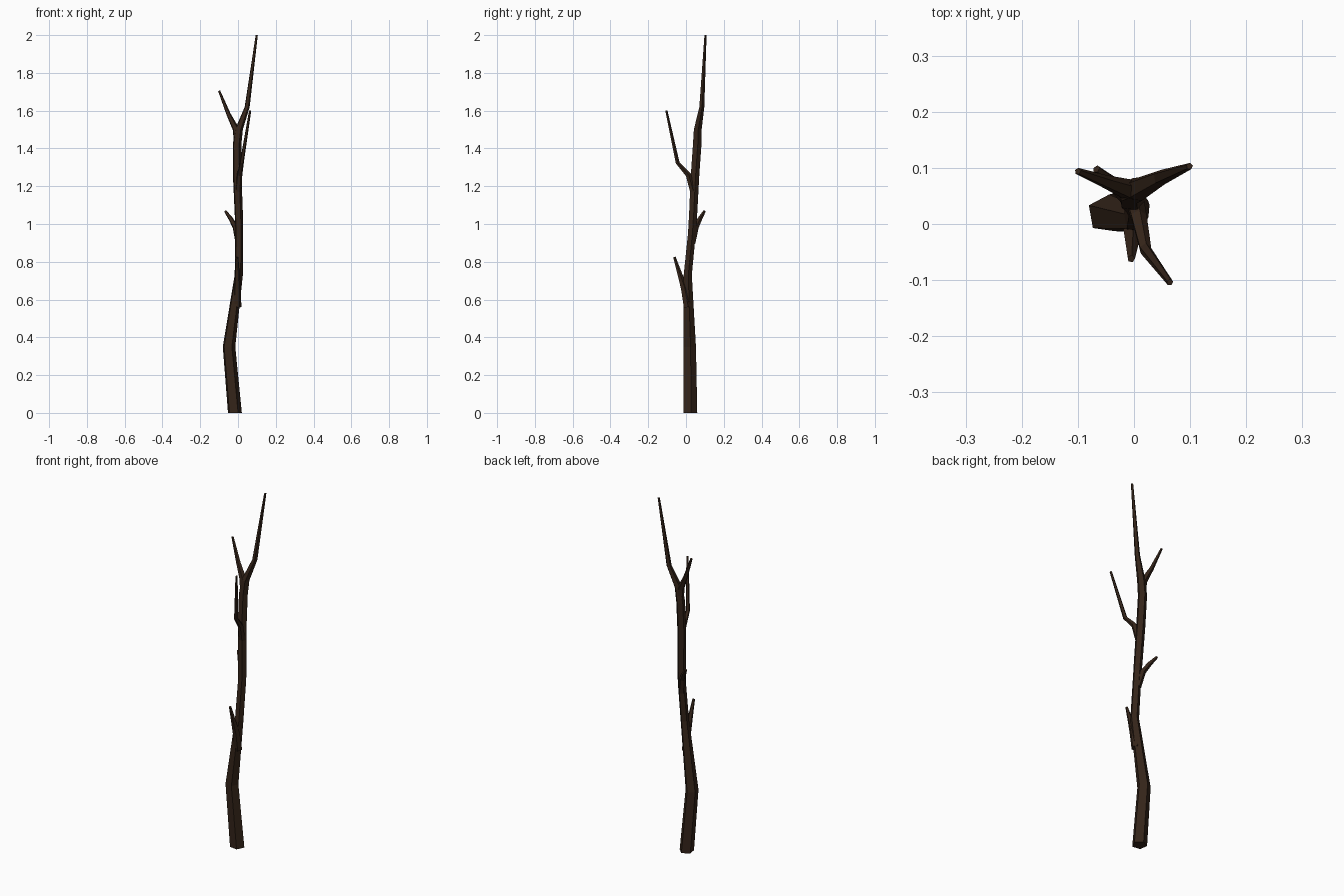
import bpy, bmesh, math
from mathutils import Vector

if "Cube" in bpy.data.objects:
    bpy.data.objects.remove(bpy.data.objects["Cube"])

SIDES = 5
START = math.radians(10)

bark = bpy.data.materials.new("dark_bark")
bark.diffuse_color = (0.035, 0.018, 0.010, 1)
bark.use_nodes = True
bark.node_tree.nodes["Principled BSDF"].inputs["Base Color"].default_value = bark.diffuse_color


def tube(name, path, tilt=True):
    """Closed five-sided tapering limb through (x, y, z, radius) points."""
    bm = bmesh.new()
    pts = [Vector(p[:3]) for p in path]
    rings = []
    for i, (c, p) in enumerate(zip(pts, path)):
        t = pts[min(i + 1, len(pts) - 1)] - pts[max(i - 1, 0)]
        q = Vector((0, 0, 1)).rotation_difference(t)
        ring = []
        for k in range(SIDES):
            a = START + 2 * math.pi * k / SIDES
            off = Vector((math.cos(a), math.sin(a), 0)) * p[3]
            if tilt:
                off.rotate(q)
            ring.append(bm.verts.new(c + off))
        rings.append(ring)
    for lo, hi in zip(rings, rings[1:]):
        for k in range(SIDES):
            n = (k + 1) % SIDES
            bm.faces.new((lo[k], lo[n], hi[n], hi[k]))
    bm.faces.new(rings[0][::-1])
    bm.faces.new(rings[-1])
    bmesh.ops.recalc_face_normals(bm, faces=bm.faces)
    mesh = bpy.data.meshes.new(name)
    bm.to_mesh(mesh)
    bm.free()
    mesh.materials.append(bark)
    ob = bpy.data.objects.new(name, mesh)
    bpy.context.collection.objects.link(ob)
    return ob


# Main trunk, running up into the tall right-hand shoot
trunk = tube("branch", [
    (-.018, .021, 0, .039), (-.049, .018, .35, .035), (.003, .008, .73, .023),
    (.006, .030, .95, .022), (.003, .037, 1.06, .023), (-.005, .046, 1.25, .024),
    (-.006, .058, 1.42, .024), (.004, .061, 1.50, .022), (.048, .083, 1.62, .014),
    (.099, .103, 2.0, .006)], tilt=False)

# Side shoots
shoots = {
    "upper_left_shoot": [(-.004, .057, 1.40, .019), (-.010, .061, 1.50, .019),
                         (-.050, .075, 1.58, .012), (-.100, .094, 1.705, .006)],
    "front_shoot": [(.000, .043, 1.15, .018), (.008, .012, 1.26, .015),
                    (.020, -.045, 1.325, .011), (.064, -.104, 1.60, .006)],
    "back_stub": [(.003, .032, .90, .018), (-.014, .052, .985, .016),
                  (-.040, .075, 1.03, .012), (-.067, .098, 1.068, .007)],
    "front_stub": [(-.004, .008, .56, .022), (-.003, -.010, .66, .019),
                   (-.004, -.035, .74, .013), (-.005, -.062, .825, .007)],
}

# Merge every shoot into the trunk
bpy.context.view_layer.objects.active = trunk
for name, path in shoots.items():
    shoot = tube(name, path)
    mod = trunk.modifiers.new(name, 'BOOLEAN')
    mod.operation = 'UNION'
    mod.solver = 'EXACT'
    mod.object = shoot
    bpy.ops.object.modifier_apply(modifier=mod.name)
    bpy.data.objects.remove(shoot, do_unlink=True)
